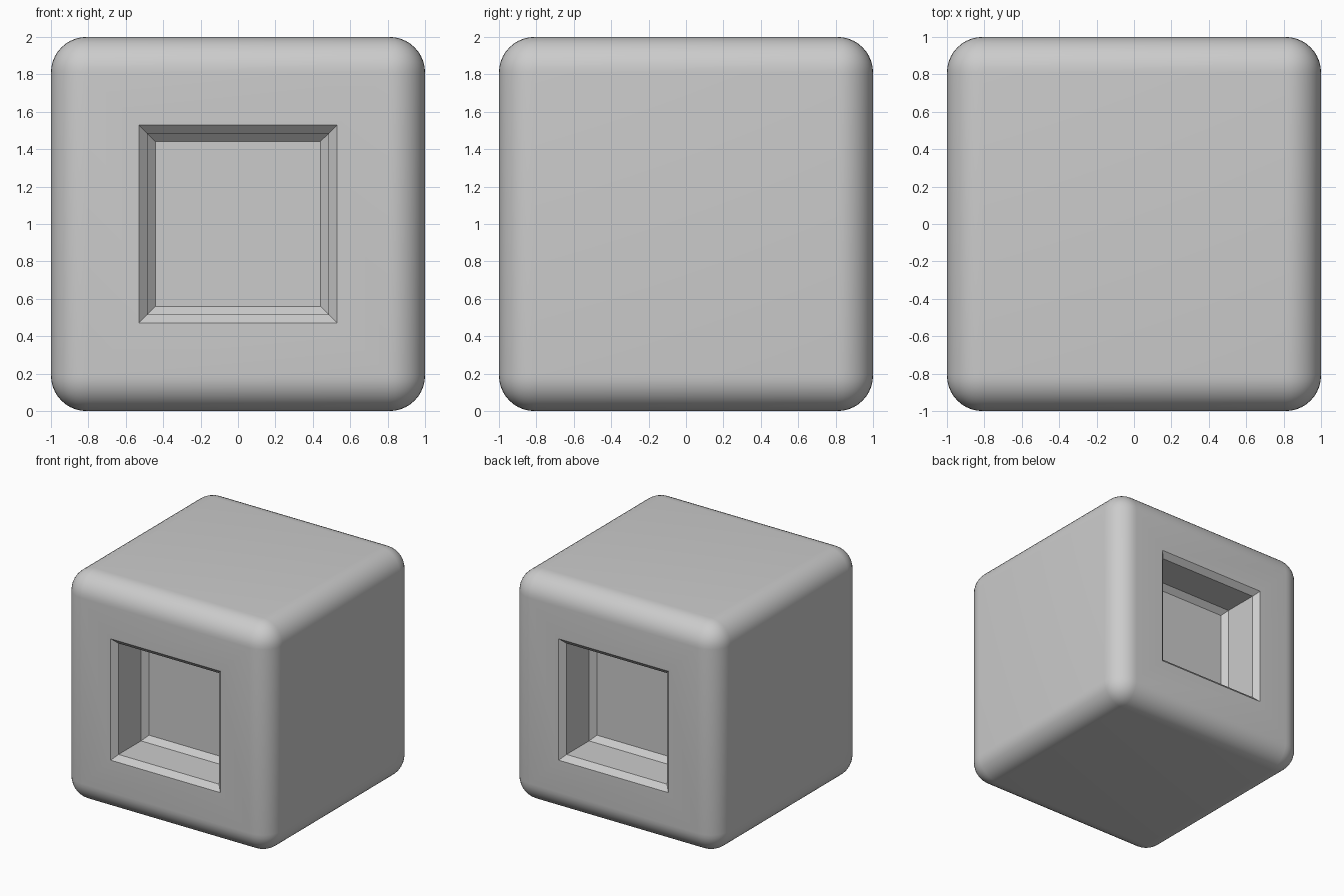
import bpy, bmesh
from mathutils import Vector

if "Cube" in bpy.data.objects:
    bpy.data.objects.remove(bpy.data.objects["Cube"])

RADIUS = 0.19
OPENING = 0.53          # half width of the window opening
CHAMFER = 0.045
WALL = 0.31             # straight depth of the recess

bm = bmesh.new()

# rounded cube body standing on z = 0
bmesh.ops.create_cube(bm, size=2)
bmesh.ops.bevel(bm, geom=bm.edges[:], offset=RADIUS, offset_type='OFFSET',
                segments=10, profile=0.5, affect='EDGES', clamp_overlap=True)
bmesh.ops.translate(bm, verts=bm.verts[:], vec=(0, 0, 1))


def step(face, inset, depth):
    """Inset a face, then push it into the body."""
    inward = -face.normal.copy()
    bmesh.ops.inset_individual(bm, faces=[face], thickness=inset,
                               use_even_offset=True)
    bmesh.ops.translate(bm, verts=face.verts[:], vec=inward * depth)


# square recess with chamfered rim and floor, on the front and the back
for side in (-1, 1):
    bm.normal_update()
    face = max((f for f in bm.faces if f.normal.dot(Vector((0, side, 0))) > 0.99),
               key=lambda f: f.calc_area())
    step(face, 1 - RADIUS - OPENING, 0)
    step(face, CHAMFER, CHAMFER)
    # straight wall: extrude the floor inward
    inward = -face.normal.copy()
    new = bmesh.ops.extrude_discrete_faces(bm, faces=[face])["faces"][0]
    bmesh.ops.translate(bm, verts=new.verts[:], vec=inward * WALL)
    bm.normal_update()
    step(new, CHAMFER, CHAMFER)

bmesh.ops.recalc_face_normals(bm, faces=bm.faces[:])
mesh = bpy.data.meshes.new("rounded_block")
bm.to_mesh(mesh)
bm.free()
block = bpy.data.objects.new("rounded_block", mesh)
bpy.context.collection.objects.link(block)
bpy.context.view_layer.objects.active = block
block.select_set(True)
bpy.ops.object.shade_smooth_by_angle(angle=0.52)
